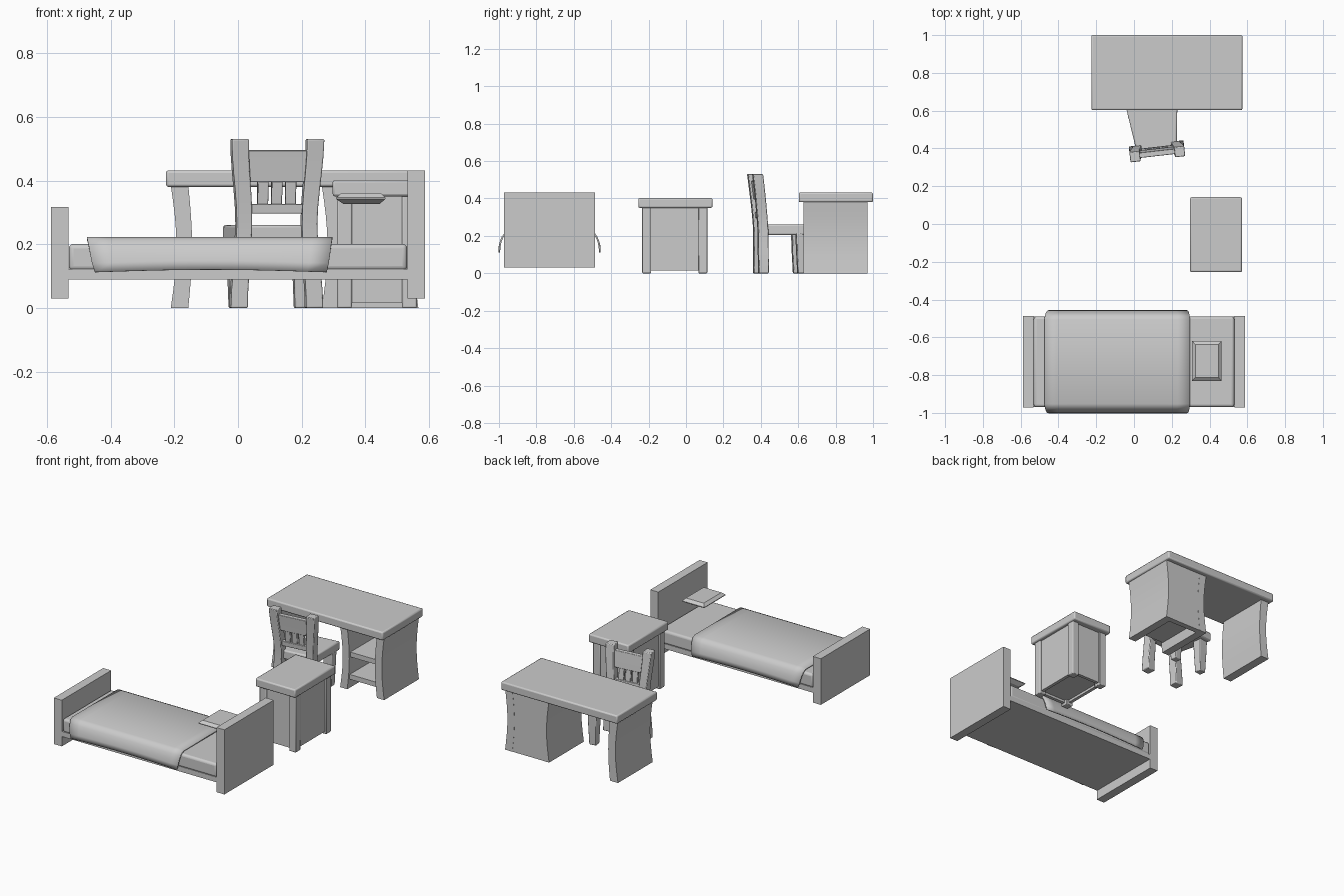
import bpy, bmesh, math
from mathutils import Matrix

if "Cube" in bpy.data.objects:
    bpy.data.objects.remove(bpy.data.objects["Cube"])


def finish(bm, name, bevel=0, segs=2, smooth=True, matrix=None):
    bmesh.ops.recalc_face_normals(bm, faces=bm.faces)
    me = bpy.data.meshes.new(name)
    bm.to_mesh(me)
    bm.free()
    ob = bpy.data.objects.new(name, me)
    bpy.context.collection.objects.link(ob)
    if matrix:
        ob.matrix_world = matrix
    if bevel:
        m = ob.modifiers.new("bevel", 'BEVEL')
        m.width, m.segments, m.limit_method = bevel, segs, 'ANGLE'
        m.angle_limit = math.radians(40)
    if smooth:
        bpy.ops.object.select_all(action='DESELECT')
        ob.select_set(True)
        bpy.context.view_layer.objects.active = ob
        bpy.ops.object.shade_smooth_by_angle(angle=math.radians(35))
    return ob


def loft(name, sections, **kw):
    """Skin rectangles (x0, x1, y0, y1, z) from bottom to top."""
    bm = bmesh.new()
    rings = [[bm.verts.new((x, y, z)) for x, y in ((a, c), (b, c), (b, d), (a, d))]
             for a, b, c, d, z in sections]
    for r, s in zip(rings, rings[1:]):
        for i in range(4):
            j = (i + 1) % 4
            bm.faces.new((r[i], r[j], s[j], s[i]))
    bm.faces.new(rings[0])
    bm.faces.new(rings[-1])
    return finish(bm, name, **kw)


def box(name, x0, x1, y0, y1, z0, z1, **kw):
    return loft(name, [(x0, x1, y0, y1, z0), (x0, x1, y0, y1, z1)], **kw)


# Bed frame
BY0, BY1 = -0.972, -0.487
box("footboard", -0.587, -0.532, BY0, BY1, 0.03, 0.317, smooth=False)
box("headboard", 0.532, 0.587, BY0, BY1, 0.03, 0.432, smooth=False)
box("bed_base", -0.535, 0.535, BY0 + 0.002, BY1 - 0.002, 0.09, 0.122, smooth=False)
box("mattress", -0.531, 0.531, BY0 + 0.003, BY1 - 0.003, 0.117, 0.201, bevel=0.014, segs=3)

# Pillow hovering above the mattress, with sloped rims
loft("pillow", [(0.33, 0.445, -0.80, -0.645, 0.327), (0.308, 0.463, -0.83, -0.62, 0.342),
                (0.308, 0.463, -0.83, -0.62, 0.346), (0.325, 0.447, -0.812, -0.638, 0.361)],
     smooth=False)

# Blanket: a draped sheet, hems flaring out and drawn in at the corners
half = [(0.269, 0.112, 0.025), (0.267, 0.14, 0.016), (0.261, 0.17, 0.010),
        (0.252, 0.193, 0.006), (0.24, 0.21, 0.002), (0.222, 0.218, 0)]
prof = [(-0.7295 - h, z, t) for h, z, t in half] + [(-0.7295 + h, z, t) for h, z, t in half[::-1]]
bm = bmesh.new()
N = 12
rows = []
for y, z, t in prof:
    row = []
    for i in range(N + 1):
        u = i / N
        x = -0.474 + t + u * (0.77 - 1.7 * t)
        sag = 0.008 * math.sin(math.pi * u) if z < 0.15 else 0
        row.append(bm.verts.new((x, y, z + sag)))
    rows.append(row)
for r, s in zip(rows, rows[1:]):
    for i in range(N):
        bm.faces.new((r[i], r[i + 1], s[i + 1], s[i]))
blanket = finish(bm, "blanket")
sol = blanket.modifiers.new("thickness", 'SOLIDIFY')
sol.thickness, sol.offset = 0.009, 0

# Nightstand
box("nightstand_top", 0.297, 0.572, -0.255, 0.142, 0.35, 0.402, bevel=0.008)
for sx, x in (("left", 0.311), ("right", 0.515)):
    for sy, y in (("front", -0.234), ("back", 0.066)):
        box(f"nightstand_leg_{sy}_{sx}", x, x + 0.046, y, y + 0.048, 0, 0.355, bevel=0.004)
box("nightstand_front_panel", 0.35, 0.52, -0.224, -0.204, 0.015, 0.352)
box("nightstand_back_panel", 0.35, 0.52, 0.084, 0.104, 0.015, 0.352)
box("nightstand_left_panel", 0.321, 0.341, -0.19, 0.07, 0.015, 0.352)
box("nightstand_right_panel", 0.531, 0.551, -0.19, 0.07, 0.015, 0.352)
box("nightstand_floor", 0.335, 0.54, -0.21, 0.09, 0.03, 0.05)


# Desk with bowed side panels
def bowed(name, x0, x1, y0, y1, b0, b1):
    secs = []
    for i in range(9):
        u = i / 8
        s = math.sin(math.pi * u)
        secs.append((x0 + b0 * s, x1 + b1 * s, y0, y1, 0.385 * u))
    loft(name, secs)


box("desk_top", -0.226, 0.574, 0.603, 1.0, 0.38, 0.432, bevel=0.008)
bowed("desk_left_panel", -0.211, -0.156, 0.628, 0.97, 0.018, 0.012)
bowed("desk_pedestal_inner_panel", 0.263, 0.312, 0.628, 0.97, 0.018, 0.014)
bowed("desk_pedestal_outer_panel", 0.516, 0.566, 0.628, 0.97, -0.014, -0.016)
bowed("desk_pedestal_back", 0.29, 0.54, 0.935, 0.969, 0.018, -0.016)
for i, z in enumerate((0.06, 0.2)):
    box(f"desk_shelf_{i + 1}", 0.295, 0.534, 0.64, 0.945, z, z + 0.03)

# Chair, turned slightly and pushed under the desk
CH = Matrix.Translation((0.12, 0.40, 0)) @ Matrix.Rotation(math.radians(6.5), 4, 'Z')


def lean(z):
    return -0.031 * max(0, (z - 0.22) / 0.31) ** 1.3


for side, s in (("left", -1), ("right", 1)):
    secs = []
    for i in range(11):
        z = 0.53 * i / 10
        cx = s * (0.111 + 0.008 * math.cos(2 * math.pi * i / 10))
        w = 0.024 + 0.003 * abs(2 * i / 10 - 1)
        secs.append((cx - w, cx + w, lean(z) - 0.027, lean(z) + 0.027, z))
    loft(f"chair_post_{side}", secs, bevel=0.004, matrix=CH)
    cx = s * 0.103
    loft(f"chair_front_leg_{side}", [(cx - 0.022, cx + 0.022, 0.186, 0.228, 0),
                                     (cx - 0.026, cx + 0.026, 0.18, 0.234, 0.12),
                                     (cx - 0.029, cx + 0.029, 0.177, 0.237, 0.215)],
         bevel=0.004, matrix=CH)

# Seat: wider at the front edge
bm = bmesh.new()
outline = [(-0.108, 0.0), (0.108, 0.0), (0.14, 0.26), (-0.14, 0.26)]
face = bm.faces.new([bm.verts.new((x, y, 0.205)) for x, y in outline])
up = bmesh.ops.extrude_face_region(bm, geom=[face])
bmesh.ops.translate(bm, vec=(0, 0, 0.055),
                    verts=[v for v in up["geom"] if isinstance(v, bmesh.types.BMVert)])
finish(bm, "chair_seat", bevel=0.008, matrix=CH)


# Back rails and slats follow the lean of the posts
def back_bar(name, x0, x1, z0, z1, d):
    loft(name, [(x0, x1, lean(z) - d, lean(z) + d, z)
                for z in (z0, (z0 + z1) / 2, z1)], bevel=0.003, matrix=CH)


back_bar("chair_top_rail", -0.1, 0.1, 0.395, 0.495, 0.014)
back_bar("chair_lower_rail", -0.1, 0.1, 0.296, 0.327, 0.014)
for i, x in enumerate((-0.044, 0, 0.044)):
    back_bar(f"chair_slat_{i + 1}", x - 0.017, x + 0.017, 0.32, 0.4, 0.01)
